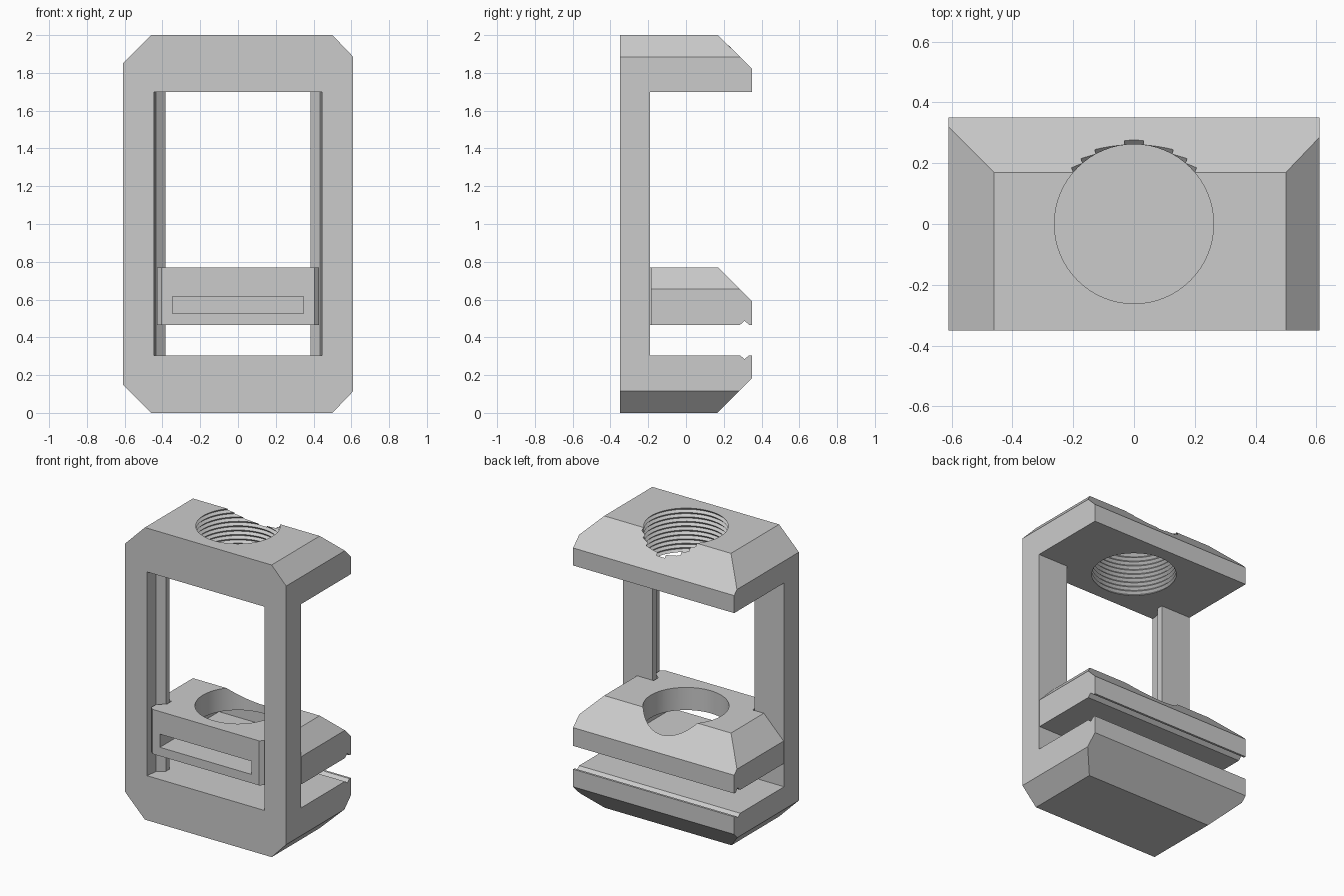
import bpy, bmesh, math
from mathutils import Vector

old = bpy.data.objects.get("Cube")
if old:
    bpy.data.objects.remove(old, do_unlink=True)

grey = bpy.data.materials.new("light_grey")
grey.use_nodes = True
grey.diffuse_color = (0.6, 0.6, 0.6, 1)
grey.node_tree.nodes["Principled BSDF"].inputs["Base Color"].default_value = (0.6, 0.6, 0.6, 1)


def finish(name, bm):
    bmesh.ops.recalc_face_normals(bm, faces=bm.faces[:])
    mesh = bpy.data.meshes.new(name)
    bm.to_mesh(mesh)
    bm.free()
    mesh.materials.append(grey)
    obj = bpy.data.objects.new(name, mesh)
    bpy.context.collection.objects.link(obj)
    return obj


def prism(name, outline, axis, lo, hi):
    """Extrude a 2D outline along one axis; the other two axes keep their order."""
    bm = bmesh.new()
    verts = []
    for p in outline:
        co = list(p)
        co.insert(axis, lo)
        verts.append(bm.verts.new(co))
    face = bm.faces.new(verts)
    grown = bmesh.ops.extrude_face_region(bm, geom=[face])["geom"]
    move = Vector((0, 0, 0))
    move[axis] = hi - lo
    bmesh.ops.translate(bm, vec=move, verts=[v for v in grown if isinstance(v, bmesh.types.BMVert)])
    return finish(name, bm)


def lathe(name, profile, segments=64):
    """Closed round solid about the z axis from (radius, z) points."""
    bm = bmesh.new()
    rings = []
    for r, z in profile:
        rings.append([bm.verts.new((r * math.cos(a), r * math.sin(a), z))
                      for a in (math.tau * i / segments for i in range(segments))])
    for low, high in zip(rings, rings[1:]):
        for i in range(segments):
            j = (i + 1) % segments
            bm.faces.new((low[i], low[j], high[j], high[i]))
    bm.faces.new(rings[0])
    bm.faces.new(rings[-1])
    return finish(name, bm)


def combine(obj, other, operation):
    mod = obj.modifiers.new(operation, 'BOOLEAN')
    mod.operation = operation
    mod.solver = 'EXACT'
    mod.object = other
    bpy.context.view_layer.objects.active = obj
    bpy.ops.object.modifier_apply(modifier=mod.name)
    bpy.data.objects.remove(other, do_unlink=True)


def mirrored(half):
    return half + [(-x, y) for x, y in reversed(half)]


def box(x, lo, hi):
    return [(-x, lo), (x, lo), (x, hi), (-x, hi)]


W, FRONT, BACK, WALL = 0.61, -0.35, 0.35, -0.19

# Frame: octagonal front outline crossed with a C-shaped side profile
frame = prism("frame", [(-W, 0.15), (-0.46, 0), (0.5, 0), (W, 0.115),
                        (W, 1.885), (0.5, 2), (-0.46, 2), (-W, 1.85)], 1, FRONT, BACK)
side = prism("frame_side", [(FRONT, -0.1), (0.07, -0.1), (BACK, 0.185), (BACK, 0.305),
                            (0.335, 0.305), (0.31, 0.285), (0.285, 0.305),
                            (WALL, 0.305), (WALL, 1.7), (BACK, 1.7), (BACK, 1.82),
                            (0.07, 2.1), (FRONT, 2.1)], 0, -1, 1)
# keep the sloped ends at the right angle where they leave the body
for v in side.data.vertices:
    if abs(v.co.y - 0.07) < 0.001:
        v.co.z = 2.1 if v.co.z > 1 else -0.1
        v.co.y = BACK - 0.28 if v.co.z > 1 else BACK - 0.285
combine(frame, side, 'INTERSECT')

# Window with a guide rail on each side
window = prism("window", mirrored([(0.446, FRONT - 0.01), (0.445, FRONT), (0.433, -0.27),
                                   (0.385, -0.23), (0.385, WALL + 0.01)]), 2, 0.305, 1.7)
combine(frame, window, 'DIFFERENCE')

# Threaded hole in the top arm
pitch = 0.03
thread = [(0.262, 1.65)]
for i in range(13):
    z = 1.67 + i * pitch
    thread += [(0.262, z), (0.277, z + pitch / 2)]
thread.append((0.262, 2.1))
combine(frame, lathe("thread_cutter", thread), 'DIFFERENCE')

# Sliding jaw: wide rear block with sloped edges and a grip groove
jaw = prism("sliding_jaw", [(-W, 0.465), (W, 0.465), (W, 0.655), (0.5, 0.77),
                            (-0.46, 0.77), (-W, 0.62)], 1, -0.185, BACK)
jaw_side = prism("jaw_side", [(-0.5, 0.4), (0.285, 0.4), (0.285, 0.465), (0.31, 0.488),
                              (0.335, 0.465), (0.335, 0.4), (BACK, 0.4), (BACK, 0.59),
                              (0.07, 0.87), (-0.5, 0.87)], 0, -1, 1)
combine(jaw, jaw_side, 'INTERSECT')

# Tongue that rides on the guide rails
tongue = prism("tongue", mirrored([(0.405, FRONT + 0.001), (0.428, -0.325), (0.425, -0.278),
                                   (0.375, -0.235), (0.375, -0.1)]), 2, 0.465, 0.77)
combine(jaw, tongue, 'UNION')

# Retainer slot from the front, opening into the round socket above it
slot = prism("slot", box(0.347, -0.5, 0.29), 2, 0.525, 0.615)
combine(jaw, slot, 'DIFFERENCE')
socket = lathe("socket", [(0.267, 0.57), (0.267, 0.9)])
combine(jaw, socket, 'DIFFERENCE')

# Smooth the round socket only
bpy.ops.object.select_all(action='DESELECT')
jaw.select_set(True)
bpy.context.view_layer.objects.active = jaw
bpy.ops.object.shade_smooth_by_angle(angle=math.radians(20))
